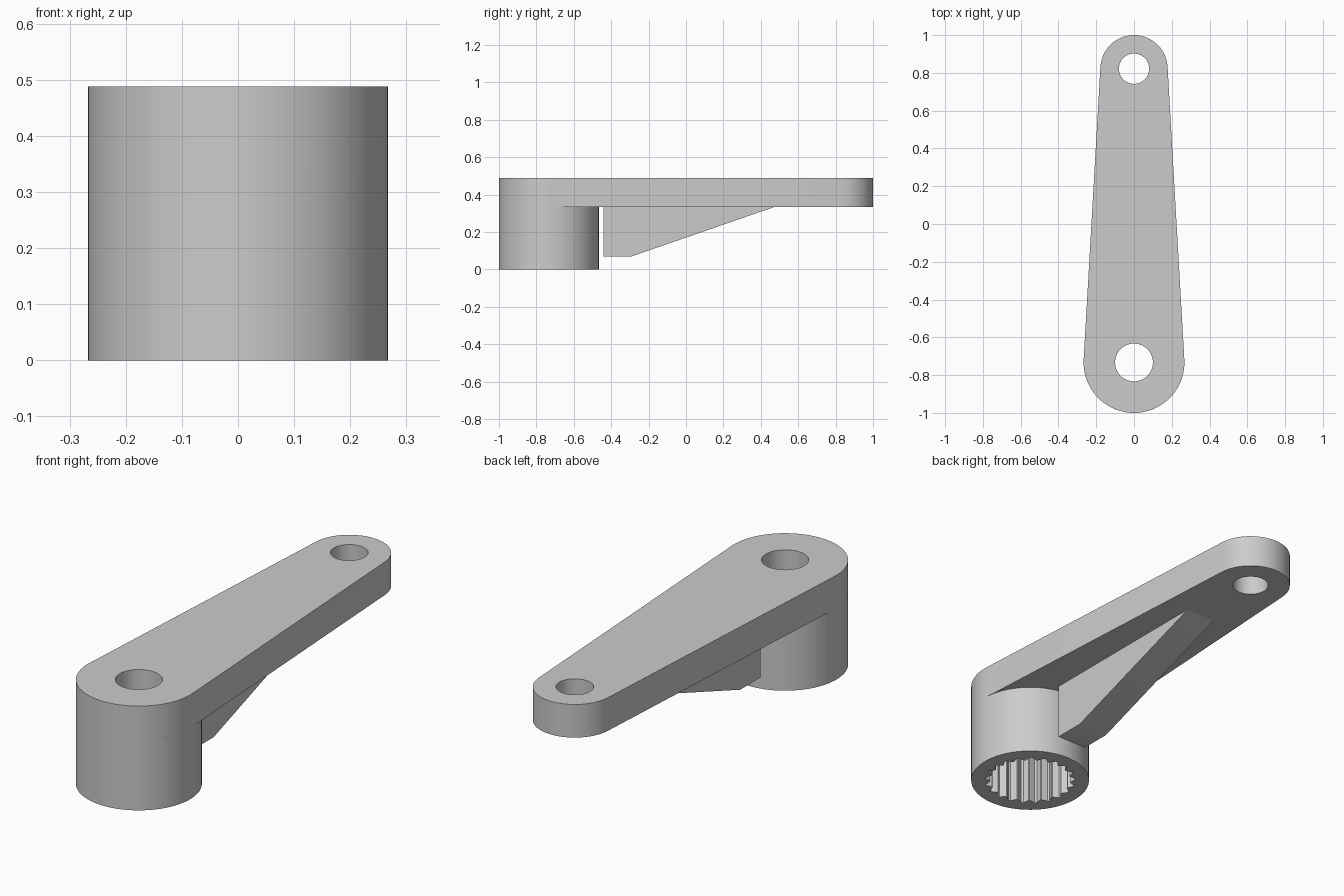
import bpy
from math import sin, cos, pi, asin, radians

if "Cube" in bpy.data.objects:
    bpy.data.objects.remove(bpy.data.objects["Cube"], do_unlink=True)

HUB_Y, HUB_R = -0.733, 0.267
TIP_Y, TIP_R = 0.822, 0.178
PLATE_Z, TOP_Z = 0.333, 0.488
TEETH = 21

grey = bpy.data.materials.new("plain_grey")
grey.use_nodes = True
colour = (0.6, 0.6, 0.6, 1)
grey.diffuse_color = colour
grey.node_tree.nodes["Principled BSDF"].inputs["Base Color"].default_value = colour


def arc(y, r, start=0, end=2 * pi, n=96, closed=True):
    steps = n if closed else n - 1
    return [(r * cos(start + (end - start) * i / steps),
             y + r * sin(start + (end - start) * i / steps)) for i in range(n)]


def extruded(name, loops, low, high, rotation=(0, 0, 0)):
    """Fill closed outlines (inner ones become holes) and extrude them."""
    curve = bpy.data.curves.new(name, "CURVE")
    curve.dimensions = "2D"
    curve.fill_mode = "BOTH"
    curve.extrude = (high - low) / 2
    for loop in loops:
        spline = curve.splines.new("POLY")
        spline.points.add(len(loop) - 1)
        for point, (x, y) in zip(spline.points, loop):
            point.co = (x, y, 0, 1)
        spline.use_cyclic_u = True
    obj = bpy.data.objects.new(name, curve)
    bpy.context.collection.objects.link(obj)
    obj.location.z = (low + high) / 2
    obj.rotation_euler = rotation
    bpy.ops.object.select_all(action="DESELECT")
    obj.select_set(True)
    bpy.context.view_layer.objects.active = obj
    bpy.ops.object.convert(target="MESH")
    obj = bpy.context.object
    # Weld the caps to the walls
    bpy.ops.object.mode_set(mode="EDIT")
    bpy.ops.mesh.select_all(action="SELECT")
    bpy.ops.mesh.remove_doubles(threshold=0.0001)
    bpy.ops.mesh.normals_make_consistent(inside=False)
    bpy.ops.object.mode_set(mode="OBJECT")
    obj.data.materials.clear()
    obj.data.materials.append(grey)
    bpy.ops.object.shade_smooth_by_angle(angle=radians(20))
    return obj


# Tapered arm: two arcs joined by tangents, with a hole at each end
tilt = asin((HUB_R - TIP_R) / (TIP_Y - HUB_Y))
outline = (arc(TIP_Y, TIP_R, tilt, pi - tilt, 49, False)
           + arc(HUB_Y, HUB_R, pi - tilt, 2 * pi + tilt, 49, False))
extruded("arm_plate", [outline, arc(HUB_Y, 0.1), arc(TIP_Y, 0.08)], PLATE_Z, TOP_Z)

# Hub with a toothed socket open at the bottom
socket = []
pitch = 2 * pi / TEETH
for i in range(TEETH):
    for offset, r in ((-0.46, 0.182), (-0.08, 0.205), (0.08, 0.205), (0.46, 0.182)):
        a = (i + offset) * pitch
        socket.append((r * cos(a), HUB_Y + r * sin(a)))
extruded("splined_hub", [arc(HUB_Y, HUB_R), socket], 0, PLATE_Z)

# Sloping rib under the arm
rib = [(-0.44, PLATE_Z), (-0.44, 0.07), (-0.29, 0.07), (0.47, PLATE_Z)]
extruded("support_rib", [rib], -0.0775, 0.0775, (pi / 2, 0, pi / 2))
